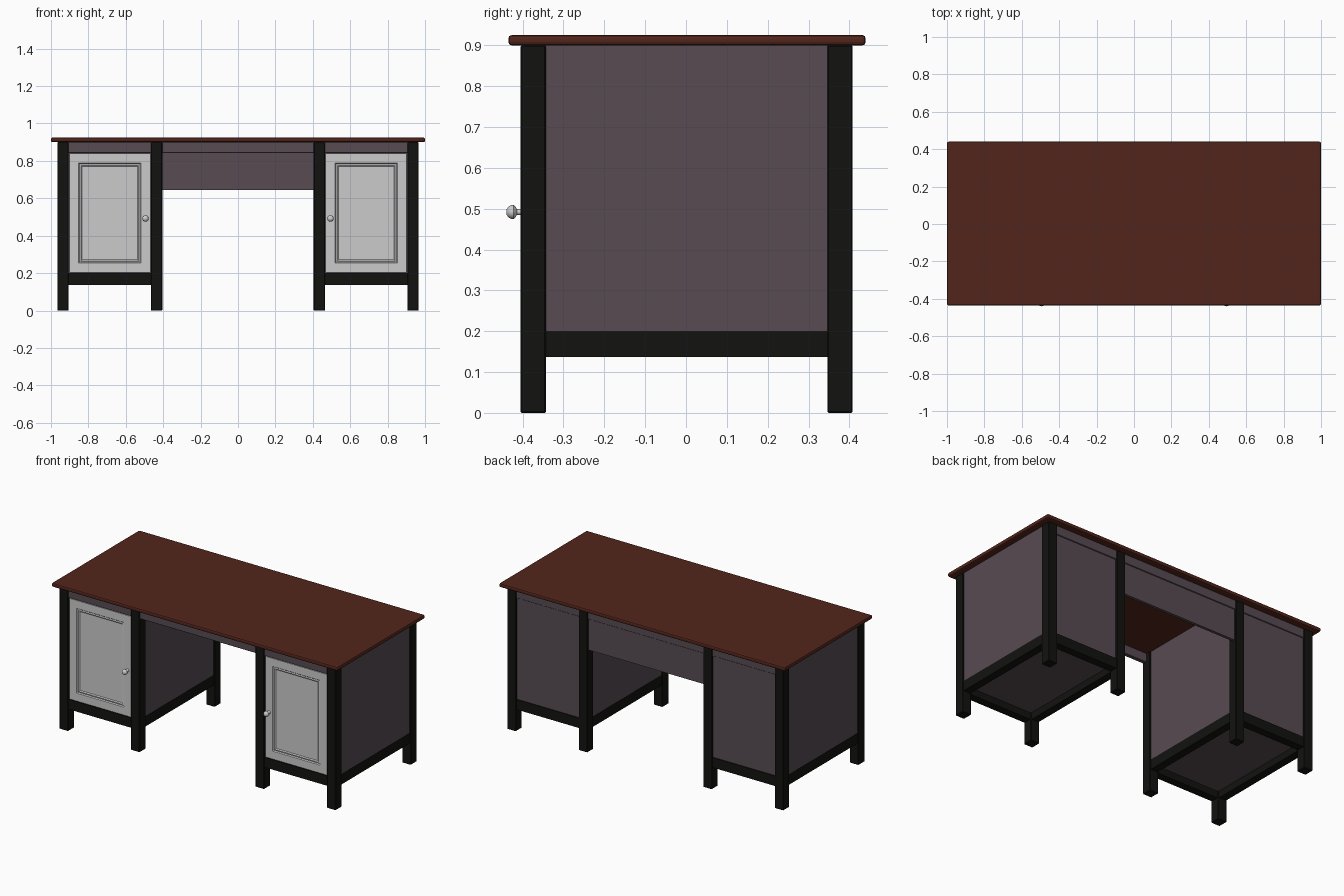
import bpy, bmesh, math
from mathutils import Vector, Matrix

if "Cube" in bpy.data.objects:
    bpy.data.objects.remove(bpy.data.objects["Cube"])


def material(name, rgb):
    m = bpy.data.materials.new(name)
    m.diffuse_color = (*rgb, 1)
    m.use_nodes = True
    m.node_tree.nodes["Principled BSDF"].inputs["Base Color"].default_value = m.diffuse_color
    return m


TOP = material("red_brown_wood", (0.085, 0.018, 0.011))
PANEL = material("plum_grey_paint", (0.095, 0.07, 0.083))
BLACK = material("black_paint", (0.006, 0.006, 0.005))


def finish(name, bm, mat=None):
    me = bpy.data.meshes.new(name)
    bmesh.ops.recalc_face_normals(bm, faces=bm.faces)
    bm.to_mesh(me)
    bm.free()
    ob = bpy.data.objects.new(name, me)
    bpy.context.collection.objects.link(ob)
    if mat:
        me.materials.append(mat)
    return ob


def box_bm(x, y, z):
    bm = bmesh.new()
    size = Vector((x[1] - x[0], y[1] - y[0], z[1] - z[0]))
    mid = Vector((sum(x), sum(y), sum(z))) / 2
    bmesh.ops.create_cube(bm, size=1, matrix=Matrix.Translation(mid) @ Matrix.Diagonal((*size, 1)))
    return bm


def box(name, x, y, z, mat=None, bevel=0, segments=1):
    ob = finish(name, box_bm(x, y, z), mat)
    if bevel:
        mod = ob.modifiers.new("bevel", "BEVEL")
        mod.width, mod.segments = bevel, segments
    return ob


def mirror(ob):
    """Copy the right-hand part to the left half of the desk."""
    mod = ob.modifiers.new("mirror", "MIRROR")
    mod.use_axis = (True, False, False)
    return ob


# Desk top with rounded rim
box("desk_top", (-1, 1), (-0.435, 0.44), (0.90, 0.925), TOP, 0.008, 2)

# Legs
X = {"inner": (0.405, 0.466), "outer": (0.905, 0.966)}
Y = {"front": (-0.405, -0.343), "back": (0.346, 0.408)}
for sx, xr in X.items():
    for sy, yr in Y.items():
        mirror(box(f"{sy}_{sx}_leg", xr, yr, (0, 0.90), BLACK, 0.003))

# Bottom rails and side panels of the pedestals
LOW = (0.137, 0.20)
mirror(box("front_bottom_rail", (0.46, 0.91), (-0.399, -0.349), LOW, BLACK))
mirror(box("back_bottom_rail", (0.46, 0.91), (0.352, 0.402), LOW, BLACK))
for side, rail, panel in (("inner", (0.411, 0.461), (0.413, 0.433)),
                          ("outer", (0.910, 0.960), (0.938, 0.958))):
    mirror(box(f"{side}_bottom_rail", rail, (-0.347, 0.35), LOW, BLACK))
    mirror(box(f"{side}_side_panel", panel, (-0.347, 0.35), (0.195, 0.90), PANEL))
mirror(box("pedestal_floor", (0.455, 0.915), (-0.352, 0.355), (0.18, 0.198), PANEL))

# Top rails and back panels
HIGH = (0.842, 0.90)
for name, y in (("front", (-0.399, -0.375)), ("back", (0.378, 0.402))):
    mirror(box(f"{name}_pedestal_top_rail", (0.46, 0.91), y, HIGH, PANEL, 0.002))
    box(f"{name}_centre_top_rail", (-0.41, 0.41), y, HIGH, PANEL, 0.002)
mirror(box("pedestal_back_panel", (0.46, 0.91), (0.378, 0.396), (0.195, 0.845), PANEL))
box("modesty_panel", (-0.41, 0.41), (0.378, 0.396), (0.645, 0.845), PANEL)

# Doors with a moulded recessed panel
bm = box_bm((0.469, 0.902), (-0.397, -0.373), (0.203, 0.839))
bm.normal_update()
face = min(bm.faces, key=lambda f: f.calc_center_median().y)
for width, depth in ((0.05, 0), (0.005, -0.006), (0.008, 0.002), (0.006, -0.005)):
    bmesh.ops.inset_region(bm, faces=[face], thickness=width, depth=depth, use_even_offset=True)
mirror(finish("door", bm))

# Door knobs turned from a profile of (radius, y)
profile = [(0.011, -0.396), (0.008, -0.401), (0.007, -0.414), (0.012, -0.417),
           (0.017, -0.422), (0.017, -0.428), (0.013, -0.435), (0.007, -0.439), (0, -0.440)]
bm = bmesh.new()
cx, cz = 0.495, 0.492
verts = [bm.verts.new((cx + r, y, cz)) for r, y in profile]
edges = [bm.edges.new(p) for p in zip(verts, verts[1:])]
bmesh.ops.spin(bm, geom=verts + edges, cent=(cx, 0, cz), axis=(0, 1, 0),
               angle=math.tau, steps=20)
bmesh.ops.remove_doubles(bm, verts=bm.verts, dist=1e-5)
knob = mirror(finish("door_knob", bm))
knob.select_set(True)
bpy.context.view_layer.objects.active = knob
bpy.ops.object.shade_smooth_by_angle(angle=math.radians(40))
